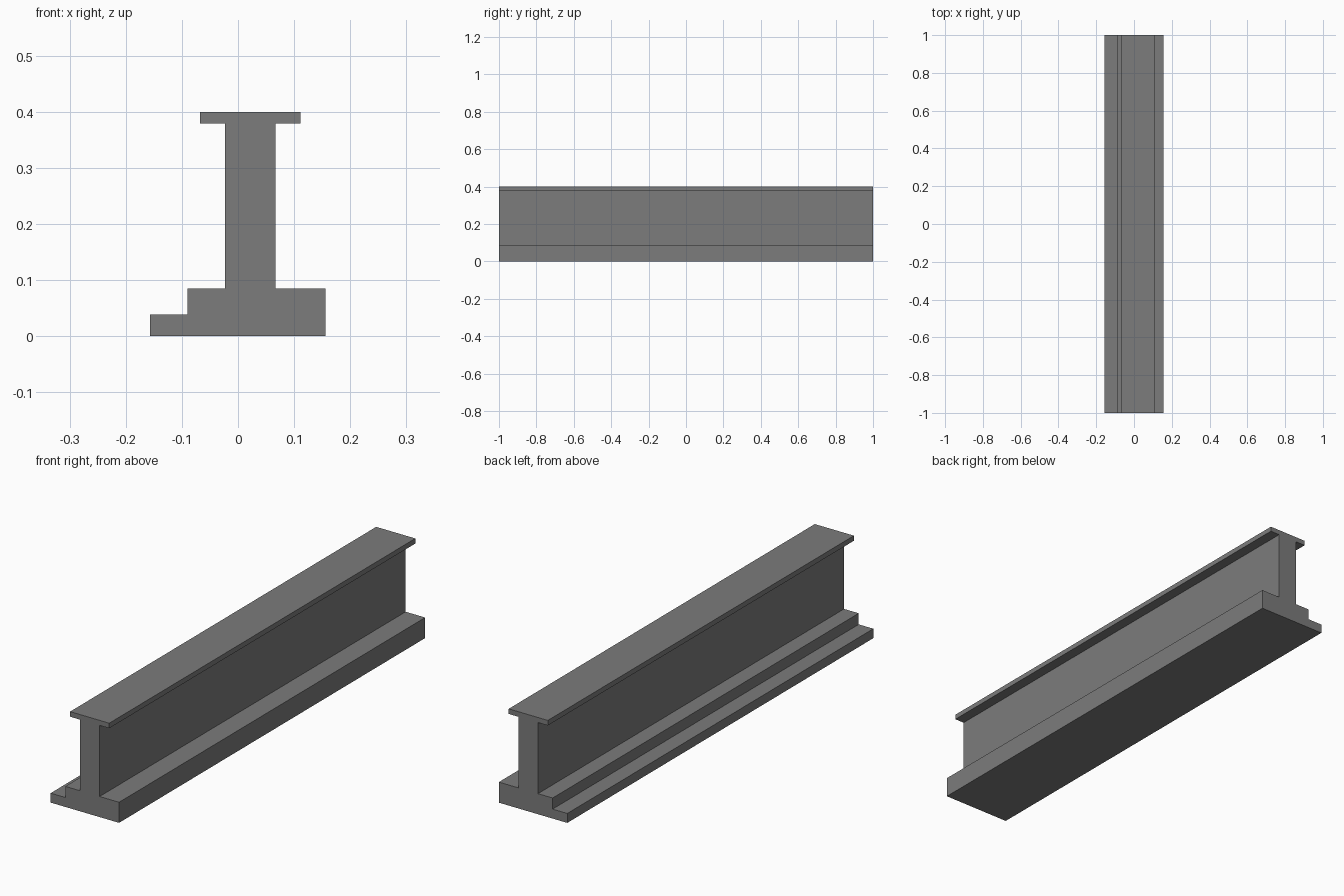
import bpy
import bmesh
from mathutils import Vector

cube = bpy.data.objects.get("Cube")
if cube:
    bpy.data.objects.remove(cube, do_unlink=True)

GREY = (0.2, 0.2, 0.2, 1.0)
mat = bpy.data.materials.new("mid grey")
mat.use_nodes = True
mat.diffuse_color = GREY
bsdf = next(n for n in mat.node_tree.nodes if n.type == 'BSDF_PRINCIPLED')
bsdf.inputs["Base Color"].default_value = GREY

LENGTH = 2.0


def extrude_profile(name, points):
    """Extrude a closed (x, z) section along y, centred on y = 0."""
    bm = bmesh.new()
    face = bm.faces.new([bm.verts.new((x, -LENGTH / 2, z)) for x, z in points])
    result = bmesh.ops.extrude_face_region(bm, geom=[face], use_keep_orig=True)
    moved = [v for v in result["geom"] if isinstance(v, bmesh.types.BMVert)]
    bmesh.ops.translate(bm, verts=moved, vec=Vector((0, LENGTH, 0)))
    bmesh.ops.recalc_face_normals(bm, faces=bm.faces)
    mesh = bpy.data.meshes.new(name)
    bm.to_mesh(mesh)
    bm.free()
    mesh.materials.append(mat)
    obj = bpy.data.objects.new(name, mesh)
    bpy.context.collection.objects.link(obj)
    return obj


# Heights of the ledge, base, web and top flange
ledge, base, web, top = 0.039, 0.085, 0.379, 0.4

# One continuous section: stepped base, web, top flange
extrude_profile("beam", [
    (-0.157, 0), (0.156, 0), (0.156, base),       # base
    (0.067, base), (0.067, web),                  # left side of web
    (0.111, web), (0.111, top),                   # flange
    (-0.068, top), (-0.068, web),
    (-0.023, web), (-0.023, base),                # right side of web
    (-0.09, base), (-0.09, ledge), (-0.157, ledge),  # stepped ledge
])
